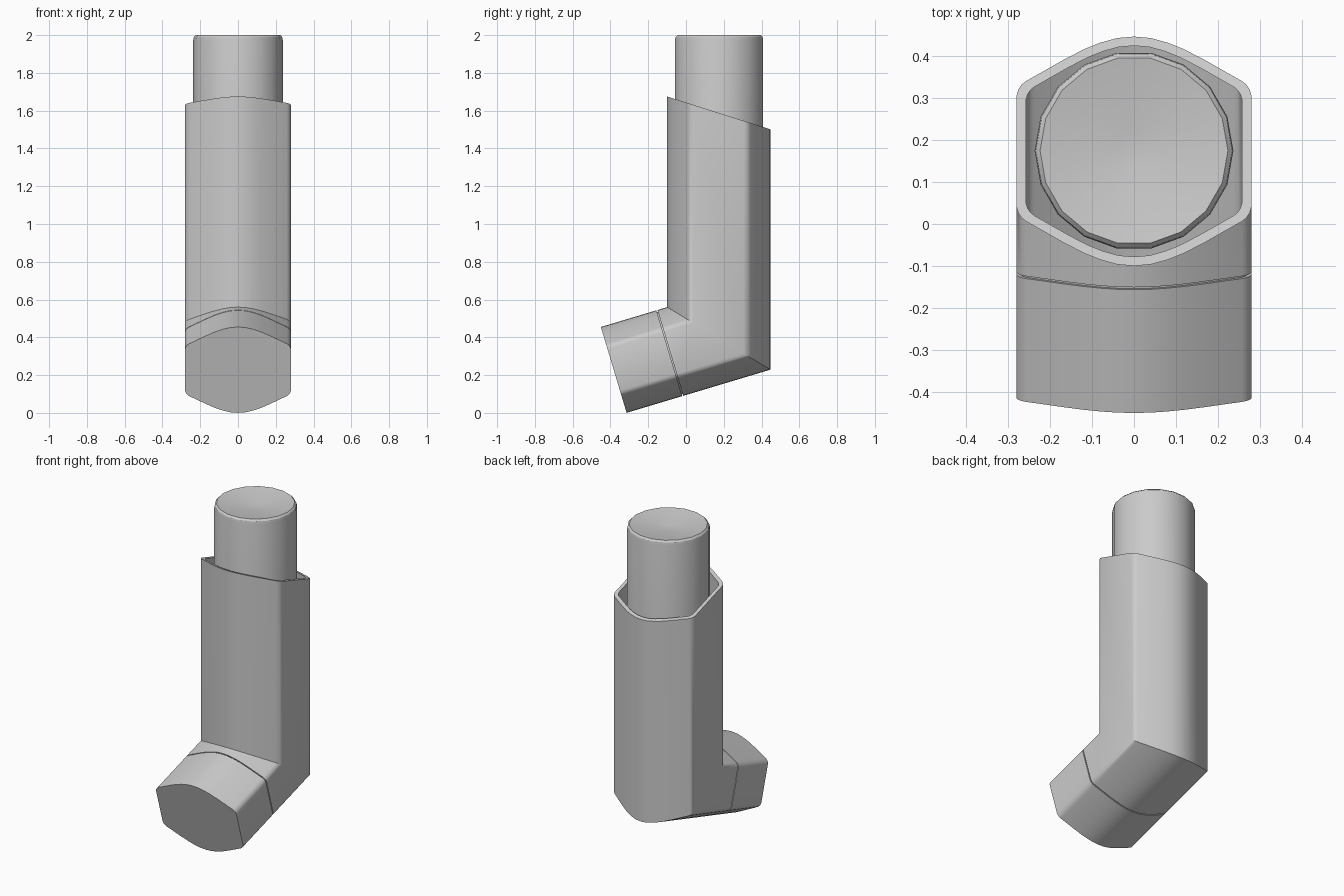
import bpy, bmesh
from math import cos, sin, pi, radians
from mathutils import Vector

if "Cube" in bpy.data.objects:
    bpy.data.objects.remove(bpy.data.objects["Cube"])

CY = 0.1735                                    # centre line of the upright tube
TILT = radians(16.7)
D = Vector((0, -cos(TILT), -sin(TILT)))        # mouthpiece direction
SEAM, END = -0.009, 0.301                      # distances along D

# Quarter cross-section (x, distance from centre line), mirrored to a full loop
quarter = [(0, 0.2735), (0.04, 0.27), (0.08, 0.259), (0.12, 0.243), (0.17, 0.217),
           (0.258, 0.167), (0.268, 0.159), (0.276, 0.147), (0.28, 0.133)]
right = [(x, -y) for x, y in quarter] + [(x, y) for x, y in reversed(quarter)]
loop = right + [(-x, y) for x, y in reversed(right[1:-1])]


def section(scale):
    return [(x * scale, CY + y * scale) for x, y in loop]


def rim(scale):
    return [Vector((x, y, 1.675 - 0.318 * (y + 0.10))) for x, y in section(scale)]


def miter(scale):
    return [Vector((x, y, 0.56 - 0.6055 * (y + 0.10))) for x, y in section(scale)]


def mouth(scale, s):
    return [p + D * (s - p.dot(D)) for p in miter(scale)]


def loft(name, rings, closed=False):
    bm = bmesh.new()
    vs = [[bm.verts.new(p) for p in r] for r in rings]
    n = len(vs[0])
    pairs = list(zip(vs, vs[1:])) + ([(vs[-1], vs[0])] if closed else [])
    for a, b in pairs:
        for i in range(n):
            j = (i + 1) % n
            bm.faces.new((a[i], a[j], b[j], b[i]))
    if not closed:
        bm.faces.new(vs[0])
        bm.faces.new(vs[-1])
    bmesh.ops.recalc_face_normals(bm, faces=bm.faces)
    me = bpy.data.meshes.new(name)
    bm.to_mesh(me)
    bm.free()
    ob = bpy.data.objects.new(name, me)
    bpy.context.collection.objects.link(ob)
    bpy.ops.object.select_all(action='DESELECT')
    ob.select_set(True)
    bpy.context.view_layer.objects.active = ob
    bpy.ops.object.shade_smooth_by_angle(angle=radians(30))
    return ob


# Hollow bent casing with a stepped lip that enters the cap
loft("casing", [rim(1), miter(1), mouth(1, SEAM - 0.003), mouth(0.96, SEAM - 0.003),
                mouth(0.96, 0.24), mouth(0.92, 0.24), miter(0.92), rim(0.92)], closed=True)

# Mouthpiece cap: a cup, listed from its inner floor to its outer end
loft("mouthpiece_cap", [mouth(0.965, END - 0.02), mouth(0.965, SEAM + 0.003),
                        mouth(1, SEAM + 0.003), mouth(1, END)])


# Canister with bevelled, dished top
def circle(r, z, n=18):
    return [Vector((r * cos(2 * pi * i / n), 0.175 + r * sin(2 * pi * i / n), z))
            for i in range(n)]


loft("canister", [circle(0.237, 0.55), circle(0.237, 1.975), circle(0.234, 1.99),
                  circle(0.224, 2.0), circle(0.042, 1.97)])
